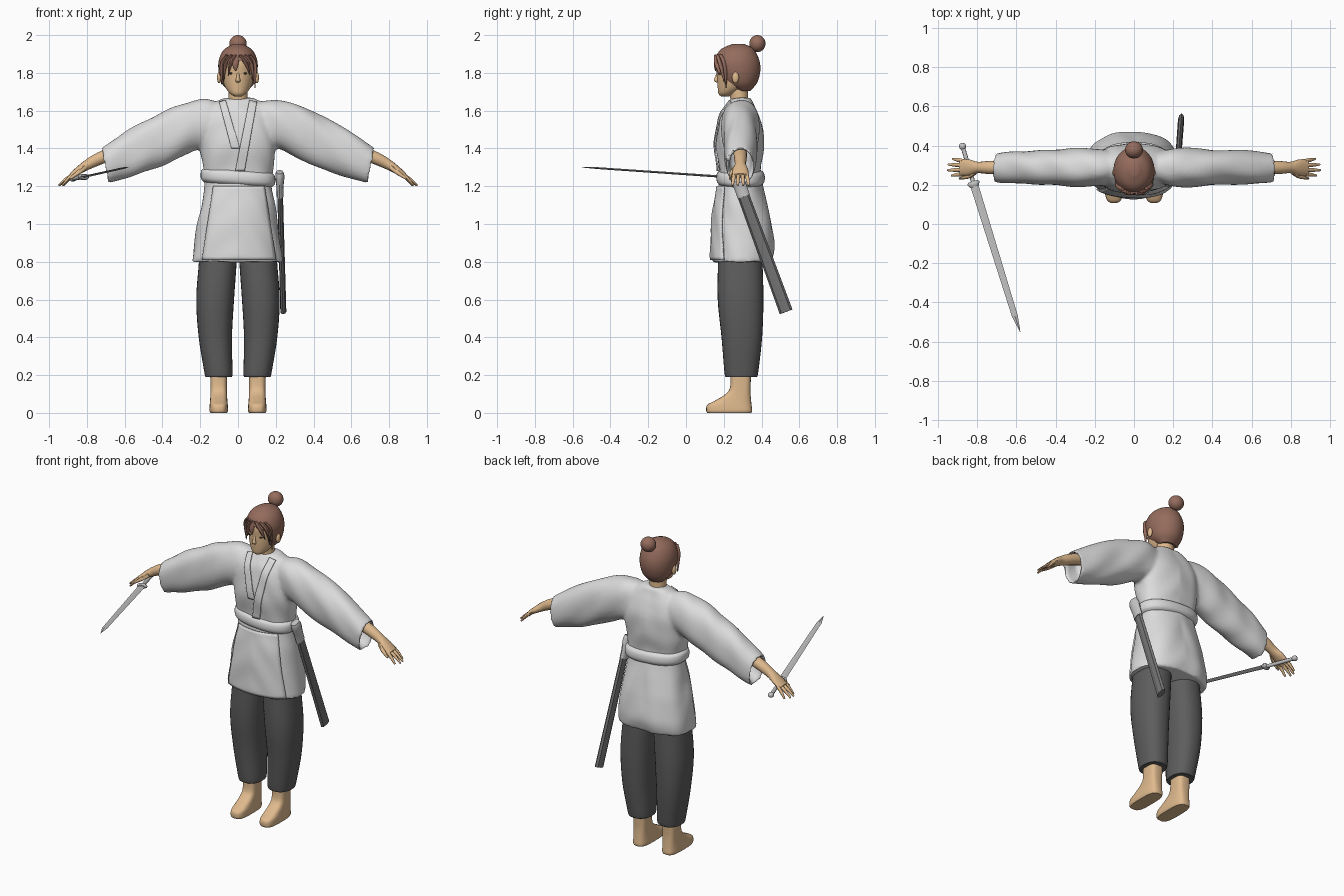
import bpy, bmesh, math
from mathutils import Vector as V, Matrix
from mathutils.bvhtree import BVHTree

if "Cube" in bpy.data.objects:
    bpy.data.objects.remove(bpy.data.objects["Cube"])


def material(name, r, g, b):
    m = bpy.data.materials.new(name)
    m.use_nodes = True
    m.diffuse_color = (r, g, b, 1)
    m.node_tree.nodes["Principled BSDF"].inputs["Base Color"].default_value = (r, g, b, 1)
    return m


SKIN = material("skin", .74, .49, .27)
HAIR = material("brown_hair", .3, .15, .11)
CLOTH = material("white_cloth", .72, .72, .72)
PANTS = material("dark_grey_cloth", .11, .11, .11)
STEEL = material("steel", .55, .55, .55)
SHEATH = material("grey_sheath", .17, .17, .17)
DARK = material("dark_eye", .05, .03, .02)


def finish(name, bm, mat, angle=45):
    bmesh.ops.recalc_face_normals(bm, faces=bm.faces)
    me = bpy.data.meshes.new(name)
    bm.to_mesh(me)
    bm.free()
    me.materials.append(mat)
    ob = bpy.data.objects.new(name, me)
    bpy.context.collection.objects.link(ob)
    select(ob)
    if angle:
        bpy.ops.object.shade_smooth_by_angle(angle=math.radians(angle))
    return ob


def select(ob):
    bpy.ops.object.select_all(action='DESELECT')
    bpy.context.view_layer.objects.active = ob
    ob.select_set(True)


def spline(rings, steps):
    # smooth interpolation through rows of numbers
    out = []
    for i in range(len(rings) - 1):
        a, b, c, d = (rings[max(0, min(len(rings) - 1, i + k))] for k in (-1, 0, 1, 2))
        for s in range(steps):
            t = s / steps
            out.append([q + .5 * t * (r - p + t * (2 * p - 5 * q + 4 * r - e + t * (3 * (q - r) + e - p)))
                        for p, q, r, e in zip(a, b, c, d)])
    return out + [list(rings[-1])]


def skin_rings(frames, n=32, power=2.0, bm=None):
    # frames are (centre, half axis u, half axis v)
    bm = bm or bmesh.new()
    loops = []
    for c, u, v in frames:
        loop = []
        for k in range(n):
            a = 2 * math.pi * k / n
            f = lambda w: math.copysign(abs(w) ** (2 / power), w)
            loop.append(bm.verts.new(c + u * f(math.cos(a)) + v * f(math.sin(a))))
        loops.append(loop)
    for a, b in zip(loops, loops[1:]):
        for k in range(n):
            bm.faces.new((a[k], a[(k + 1) % n], b[(k + 1) % n], b[k]))
    bm.faces.new(loops[0])
    bm.faces.new(loops[-1])
    return bm


def upright(rows, steps=4, n=32, power=2.0, bm=None):
    # rows are (z, centre x, half width, front y, back y)
    return skin_rings([(V((x, (f + b) / 2, z)), V((w, 0, 0)), V((0, (b - f) / 2, 0)))
                       for z, x, w, f, b in spline(rows, steps)], n, power, bm)


def tube(rows, steps=4, n=16, bm=None):
    # rows are (x, y, z, horizontal radius, other radius)
    rows = spline(rows, steps)
    d = (V(rows[-1][:3]) - V(rows[0][:3])).normalized()
    u = d.cross(V((0, 0, 1))).normalized() if abs(d.z) < .99 else V((1, 0, 0))
    v = d.cross(u)
    return skin_rings([(V(r[:3]), u * r[3], v * r[4]) for r in rows], n, 2, bm)


def ball(name, loc, radii, mat):
    bm = bmesh.new()
    bmesh.ops.create_uvsphere(bm, u_segments=24, v_segments=14, radius=1,
                              matrix=Matrix.Translation(loc) @ Matrix.Diagonal((*radii, 1)))
    return finish(name, bm, mat, 60)


# Jacket: body and sleeves fused into one cloth surface
bm = upright([(.8, -.005, .24, .14, .455), (.88, -.005, .23, .14, .47), (1, -.005, .213, .145, .455),
              (1.1, 0, .195, .155, .43), (1.2, 0, .178, .175, .405), (1.28, 0, .183, .175, .395),
              (1.4, 0, .2, .158, .41), (1.5, 0, .2, .165, .41), (1.58, 0, .185, .185, .385),
              (1.63, 0, .15, .215, .36), (1.665, 0, .08, .235, .345)], 4, 48, 2.4)
for s in (1, -1):
    rows = spline([(.08, 1.64, .08, 1.38, .075), (.19, 1.66, .2, 1.4, .095), (.33, 1.625, .3, 1.355, .098),
                   (.46, 1.565, .41, 1.305, .09), (.6, 1.49, .55, 1.255, .085), (.725, 1.4, .69, 1.21, .075)], 4)
    rows += [(.712, 1.39, .685, 1.225, .06), (.63, 1.44, .6, 1.28, .055)]   # open cuff
    skin_rings([(V((s * (a + c) / 2, .288, (b + d) / 2)), V((0, r, 0)), V((s * (a - c) / 2, 0, (b - d) / 2)))
                for a, b, c, d, r in rows], 32, 2.2, bm)
jacket = finish("jacket", bm, CLOTH)
mod = jacket.modifiers.new("fuse", 'REMESH')
mod.mode, mod.voxel_size = 'VOXEL', .01
mod = jacket.modifiers.new("soften", 'SMOOTH')
mod.factor, mod.iterations = .5, 6
bpy.ops.object.convert(target='MESH')
me = jacket.data
normals = [v.normal.copy() for v in me.vertices]
for v, nrm in zip(me.vertices, normals):   # soft cloth folds
    x, y, z = v.co
    v.co += nrm * .004 * math.sin(28 * abs(x) + 17 * z) * math.sin(31 * y + 9 * x + 12 * z)
bpy.ops.object.shade_smooth_by_angle(angle=math.radians(45))
surface = BVHTree.FromPolygons([v.co for v in me.vertices], [p.vertices for p in me.polygons])


def overlay(name, corners, lift, cols=6, rows=24):
    # cloth layer draped over the jacket front
    tl, tr, br, bl = (V(c) for c in corners)
    bm = bmesh.new()
    grid, y = [], .17
    for j in range(rows + 1):
        line = []
        for i in range(cols + 1):
            p = tl.lerp(tr, i / cols).lerp(bl.lerp(br, i / cols), j / rows)
            hit = surface.ray_cast(V((p.x, -.2, p.y)), V((0, 1, 0)))[0]
            y = hit.y if hit else y
            line.append(bm.verts.new((p.x, y - lift, p.y)))
        grid.append(line)
    for a, b in zip(grid, grid[1:]):
        for i in range(cols):
            bm.faces.new((a[i], a[i + 1], b[i + 1], b[i]))
    ob = finish(name, bm, CLOTH)
    mod = ob.modifiers.new("thickness", 'SOLIDIFY')
    mod.thickness, mod.offset = .008, 0


overlay("right_lapel", [(-.1, 1.645), (-.065, 1.655), (.01, 1.4), (-.035, 1.4)], .004)
overlay("left_lapel", [(.06, 1.655), (.1, 1.645), (.035, 1.28), (-.015, 1.28)], .008)
overlay("front_flap", [(-.13, 1.2), (.14, 1.2), (.2, .81), (-.19, .81)], .007, 20)

# Belt, a little higher on the right
bm = upright([(1.208, 0, .178, .18, .4), (1.222, 0, .194, .165, .414), (1.245, 0, .198, .16, .418),
              (1.27, 0, .194, .165, .412), (1.283, 0, .178, .18, .395)], 3, 48, 2.4)
for v in bm.verts:
    v.co.z -= .07 * v.co.x
finish("belt", bm, CLOTH)

# Trousers, feet, arms and hands
for s, side in ((1, "left"), (-1, "right")):
    finish(side + "_trouser_leg", upright(
        [(.19, s * .103, .07, .21, .375), (.22, s * .104, .075, .203, .383), (.4, s * .12, .088, .188, .403),
         (.6, s * .121, .1, .168, .41), (.8, s * .107, .1, .17, .405), (.95, s * .1, .098, .18, .4)],
        5, 32, 2.3), PANTS)
    finish(side + "_foot", upright(
        [(0, s * .102, .044, .113, .346), (.012, s * .102, .049, .107, .35), (.042, s * .102, .048, .112, .347),
         (.063, s * .102, .046, .15, .345), (.1, s * .102, .044, .21, .342), (.14, s * .102, .044, .234, .342),
         (.24, s * .102, .046, .235, .346)], 4, 32, 3.2), SKIN)
    hand = tube([(s * .6, .288, 1.4, .037, .037), (s * .73, .288, 1.348, .034, .033),
                 (s * .795, .288, 1.315, .029, .027), (s * .84, .288, 1.287, .041, .021),
                 (s * .885, .288, 1.255, .042, .014)])
    for y, tip, spread in ((.255, .93, -.008), (.277, .95, -.003), (.3, .947, .003), (.321, .925, .011)):
        tube([(s * .87, y, 1.264, .01, .011), (s * (.87 + tip) / 2, y + spread / 2, 1.237, .01, .009),
              (s * tip, y + spread, 1.204, .005, .005)], 3, 8, hand)
    tube([(s * .81, .265, 1.3, .014, .014), (s * .845, .243, 1.272, .012, .012),
          (s * .89, .232, 1.24, .006, .006)], 3, 8, hand)
    finish(side + "_arm_and_hand", hand, SKIN)
    ball(side + "_ear", (s * .1, .262, 1.775), (.011, .018, .03), SKIN)
    ball(side + "_eye", (s * .035, .174, 1.797), (.014, .004, .005), DARK)

# Neck, head and nose
finish("neck", upright([(1.58, 0, .058, .24, .345), (1.65, 0, .052, .236, .33), (1.75, 0, .05, .225, .33)]), SKIN)
finish("head", upright([(1.676, 0, .02, .185, .23), (1.69, 0, .042, .172, .26), (1.72, 0, .065, .168, .31),
                        (1.76, 0, .08, .165, .35), (1.8, 0, .088, .164, .37), (1.85, 0, .09, .162, .375),
                        (1.9, 0, .075, .18, .36), (1.93, 0, .04, .22, .32)]), SKIN)
finish("nose", tube([(0, .172, 1.805, .006, .006), (0, .163, 1.775, .009, .011),
                     (0, .162, 1.758, .013, .014), (0, .17, 1.748, .006, .006)], 3, 12), SKIN)

# Hair cap with an opening for the face, then fringe and bun
bm = upright([(1.705, 0, .05, .27, .34), (1.74, 0, .083, .2, .372), (1.78, 0, .098, .17, .388),
              (1.82, 0, .104, .154, .394), (1.86, 0, .103, .15, .39), (1.9, 0, .09, .165, .375),
              (1.93, 0, .066, .192, .355), (1.953, 0, .025, .245, .31)], 6, 64)
opening = []
for f in bm.faces:
    c = f.calc_center_median()
    hairline = 1.87 - .35 * abs(c.x)
    if c.y < .205 and c.z < hairline or c.y < .245 and c.z < 1.745:
        opening.append(f)
bmesh.ops.delete(bm, geom=opening, context='FACES')
finish("hair", bm, HAIR)
for k, (x0, x1, x2, end) in enumerate([(-.01, -.04, -.052, 1.785), (-.03, -.066, -.077, 1.755),
                                       (-.055, -.084, -.088, 1.74), (.01, .045, .064, 1.79),
                                       (.035, .07, .084, 1.75), (.06, .086, .09, 1.72),
                                       (-.005, -.014, -.012, 1.81)]):
    y = [.28 - .125 * math.sqrt(1 - (x / .107) ** 2) for x in (x0, x1, x2)]
    finish(f"fringe_lock_{k + 1}", tube([(x0, y[0] + .008, 1.895, .015, .008), (x1, y[1], 1.845, .016, .009),
                                       (x2, y[2], end, .002, .002)], 5, 10), HAIR)
ball("hair_bun", (0, .378, 1.955), (.046, .043, .045), HAIR)

# Sheath hanging at the left hip
finish("sheath", tube([(.222, .29, 1.19, .015, .031), (.24, .53, .535, .016, .036)], 1, 8), SHEATH, 0)
finish("sheath_mouth", tube([(.22, .258, 1.275, .02, .03), (.222, .268, 1.25, .024, .036),
                             (.222, .29, 1.19, .018, .034), (.223, .306, 1.145, .018, .034)], 3, 12), STEEL)

# Sword held at the right hand
finish("sword_blade", tube([(-.815, .2, 1.25, .021, .006), (-.607, -.47, 1.296, .015, .005),
                            (-.58, -.55, 1.3, .001, .001)], 1, 4), STEEL, 0)
finish("sword_guard", tube([(-.822, .217, 1.248, .024, .012), (-.818, .207, 1.249, .032, .017),
                            (-.813, .19, 1.25, .022, .012)], 2, 12), STEEL)
finish("sword_handle", tube([(-.818, .207, 1.249, .011, .011), (-.872, .39, 1.24, .011, .011)], 1, 10), STEEL)
ball("sword_pommel", (-.874, .396, 1.24), (.018, .018, .016), STEEL)
